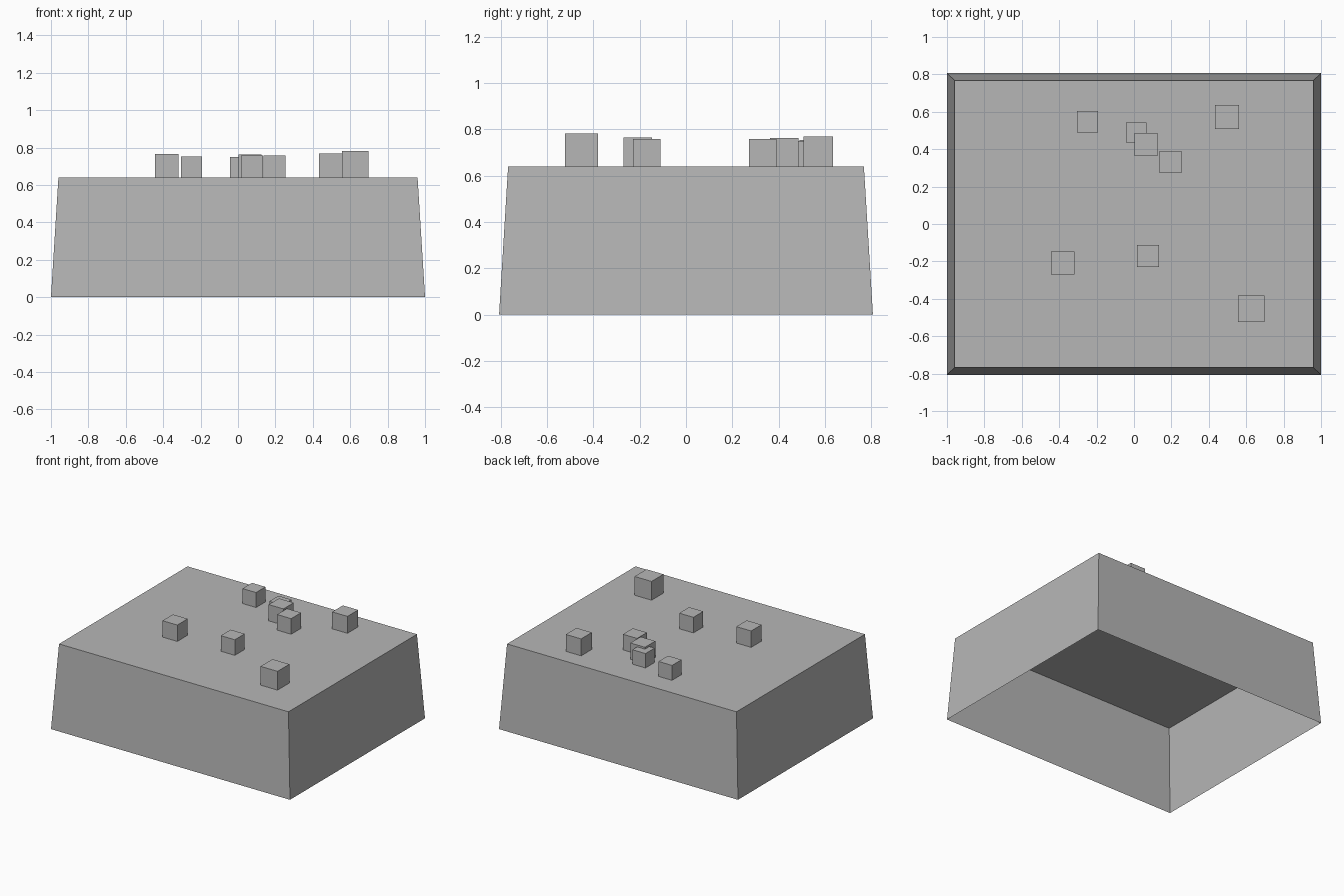
import bpy, bmesh

if "Cube" in bpy.data.objects:
    bpy.data.objects.remove(bpy.data.objects["Cube"])

TOP = 0.64  # height of the plateau

stone = bpy.data.materials.new("stone_grey")
stone.diffuse_color = (0.47, 0.47, 0.47, 1)
stone.use_nodes = True
stone.node_tree.nodes["Principled BSDF"].inputs["Base Color"].default_value = stone.diffuse_color


def add_object(name, bm):
    mesh = bpy.data.meshes.new(name)
    bm.to_mesh(mesh)
    bm.free()
    mesh.materials.append(stone)
    obj = bpy.data.objects.new(name, mesh)
    bpy.context.collection.objects.link(obj)


# Tapered hollow block, open underneath
bm = bmesh.new()
bmesh.ops.create_cube(bm, size=2)
for v in bm.verts:
    upper = v.co.z > 0
    v.co.x *= 0.96 if upper else 1.0
    v.co.y *= 0.768 if upper else 0.807
    v.co.z = TOP if upper else 0
floor = [f for f in bm.faces if f.normal.z < -0.5]
bmesh.ops.delete(bm, geom=floor, context='FACES_ONLY')
add_object("tapered_block", bm)

# Small cubes standing on top: x, y, edge length
cubes = [
    (-0.249, 0.547, 0.113), (0.013, 0.489, 0.109), (0.064, 0.425, 0.123),
    (0.195, 0.332, 0.118), (0.497, 0.571, 0.128), (-0.381, -0.208, 0.124),
    (0.075, -0.170, 0.118), (0.626, -0.452, 0.142),
]
for i, (x, y, s) in enumerate(cubes):
    bm = bmesh.new()
    bmesh.ops.create_cube(bm, size=s)
    bmesh.ops.translate(bm, vec=(x, y, TOP + s / 2), verts=bm.verts)
    add_object(f"small_cube_{i + 1}", bm)
